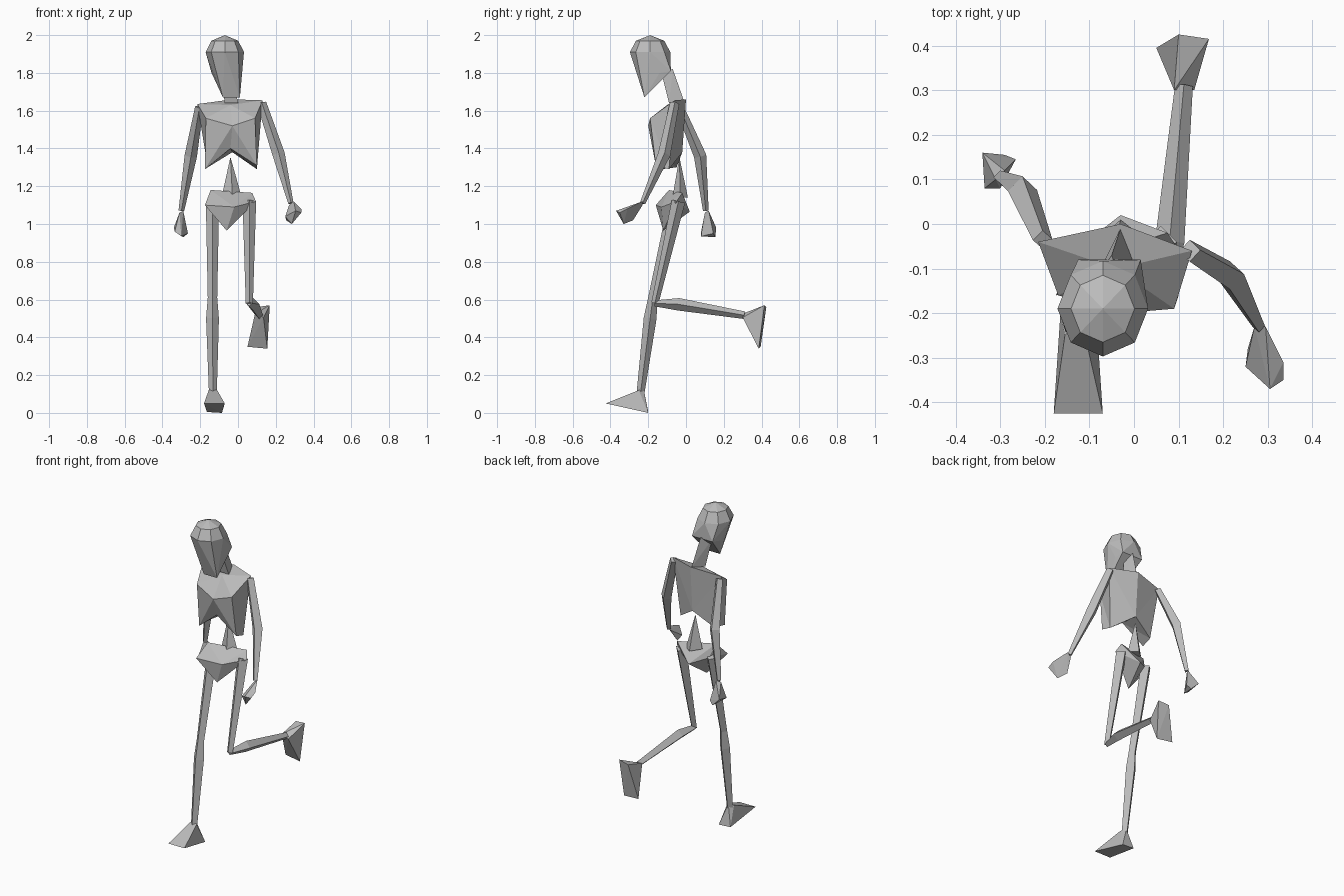
import bpy
import bmesh
from math import cos, sin, pi
from mathutils import Vector

default_cube = bpy.data.objects.get("Cube")
if default_cube:
    bpy.data.objects.remove(default_cube, do_unlink=True)

# One plain grey for the whole figure
grey = bpy.data.materials.new("plain_grey")
grey.use_nodes = True
grey.diffuse_color = (0.5, 0.5, 0.5, 1)
shader = next(n for n in grey.node_tree.nodes if n.type == "BSDF_PRINCIPLED")
shader.inputs["Base Color"].default_value = grey.diffuse_color


def finish(name, bm):
    """Turn a bmesh into a flat-shaded grey object."""
    bmesh.ops.recalc_face_normals(bm, faces=bm.faces[:])
    mesh = bpy.data.meshes.new(name)
    bm.to_mesh(mesh)
    bm.free()
    mesh.materials.append(grey)
    part = bpy.data.objects.new(name, mesh)
    bpy.context.collection.objects.link(part)
    return part


def hull(name, points):
    """Faceted solid wrapped tightly around a few corner points."""
    bm = bmesh.new()
    verts = [bm.verts.new(p) for p in points]
    result = bmesh.ops.convex_hull(bm, input=verts)
    loose = {v for v in result["geom_interior"] + result["geom_unused"]
             if isinstance(v, bmesh.types.BMVert)}
    bmesh.ops.delete(bm, geom=list(loose), context="VERTS")
    return finish(name, bm)


def limb(name, joints, sides=4):
    """Tapered bone through joints given as (x, y, z, radius)."""
    bm = bmesh.new()
    centres = [Vector(j[:3]) for j in joints]
    rings = []
    for i, (centre, joint) in enumerate(zip(centres, joints)):
        before = centres[max(i - 1, 0)]
        after = centres[min(i + 1, len(centres) - 1)]
        axis = (after - before).normalized()
        side = (Vector((1, 0, 0)) - axis * axis.x).normalized()
        up = axis.cross(side)
        ring = []
        for k in range(sides):
            angle = 2 * pi * k / sides
            offset = side * cos(angle) + up * sin(angle)
            ring.append(bm.verts.new(centre + offset * joint[3]))
        rings.append(ring)
    for lower, upper in zip(rings, rings[1:]):
        for k in range(sides):
            n = (k + 1) % sides
            bm.faces.new((lower[k], lower[n], upper[n], upper[k]))
    bm.faces.new(rings[0])
    bm.faces.new(rings[-1])
    return finish(name, bm)


def shell(name, corners, faces):
    """Faceted body from named corners; each face lists corner names."""
    bm = bmesh.new()
    verts = {key: bm.verts.new(p) for key, p in corners.items()}
    for face in faces:
        bm.faces.new([verts[key] for key in face.split()])
    bmesh.ops.triangulate(bm, faces=[f for f in bm.faces if len(f.verts) > 3])
    return finish(name, bm)


# Head: stacked octagons for the cranium, pulled down to a narrow chin
head_points = [(-.07, -.19, 2)]
for radius, height in ((.075, 1.97), (.107, 1.91)):
    for step in range(8):
        turn = step * pi / 4
        head_points.append((-.07 + radius * .95 * cos(turn),
                            -.19 + radius * sin(turn), height))
for side in (-1, 1):
    head_points += [
        (-.055 + side * .07, -.08, 1.81),
        (-.06 + side * .08, -.14, 1.8),
        (-.035 + side * .045, -.22, 1.67),
    ]
hull("head", head_points)

# Neck leaning forward into the skull
hull("neck", [
    (-.07, -.09, 1.64), (0, -.09, 1.64), (-.03, -.01, 1.65),
    (-.09, -.13, 1.8), (-.03, -.13, 1.8), (-.05, -.07, 1.82),
])

# Rib cage with a raised breastbone and an arched lower edge
shell("rib_cage", {
    "shoulder_r": (-.215, -.04, 1.635),
    "shoulder_l": (.13, -.06, 1.655),
    "nape": (-.03, 0, 1.66),
    "collar": (-.04, -.1, 1.63),
    "breast": (-.03, -.2, 1.52),
    "chest_r": (-.17, -.16, 1.56),
    "chest_l": (.09, -.19, 1.56),
    "front_r": (-.175, -.13, 1.29),
    "front_l": (.1, -.16, 1.31),
    "arch": (-.04, -.15, 1.4),
    "back_r": (-.16, -.05, 1.3),
    "back_l": (.1, -.09, 1.29),
    "spine": (-.03, -.02, 1.38),
}, [
    "shoulder_r nape collar", "nape shoulder_l collar",
    "shoulder_r collar chest_r", "collar shoulder_l chest_l",
    "collar breast chest_r", "collar chest_l breast",
    "chest_r breast front_r", "breast chest_l front_l",
    "breast arch front_r", "breast front_l arch",
    "shoulder_r chest_r front_r back_r", "shoulder_l back_l front_l chest_l",
    "nape shoulder_r back_r spine", "nape spine back_l shoulder_l",
    "front_r arch spine back_r", "arch front_l back_l spine",
])

# Lower spine: a spike rising from the pelvis
hull("lower_spine", [
    (-.04, -.035, 1.355), (-.085, -.04, 1.15),
    (.02, -.03, 1.14), (-.03, -.07, 1.15), (-.03, .01, 1.14),
])

# Pelvis: heart-shaped bowl, turned toward the standing leg
hull("pelvis", [
    (-.145, -.09, 1.18), (-.175, -.16, 1.1), (-.06, -.12, .965),
    (.075, -.02, 1.165), (.095, -.05, 1.12), (-.02, -.13, 1.09),
    (-.03, .02, 1.065), (-.12, -.05, 1.1),
])

# Arms, each with shoulder, elbow and wrist
limb("left_arm", [
    (.125, -.06, 1.64, .025), (.215, -.115, 1.37, .033),
    (.28, -.23, 1.11, .014),
])
limb("right_arm", [
    (-.205, -.035, 1.62, .022), (-.25, .075, 1.36, .033),
    (-.3, .105, 1.07, .015),
])

# Hands: small faceted fists
hull("left_hand", [
    (.27, -.23, 1.1), (.295, -.23, 1.12), (.335, -.31, 1.08),
    (.335, -.35, 1.06), (.305, -.37, 1.07), (.25, -.32, 1.04),
    (.255, -.28, 1.02), (.285, -.33, 1),
])
hull("right_hand", [
    (-.31, .1, 1.06), (-.29, .12, 1.07), (-.335, .08, .96),
    (-.34, .16, .98), (-.3, .08, .935), (-.29, .155, .93),
    (-.265, .145, .95),
])

# Standing leg and bent leg, from hip to ankle
limb("right_leg", [
    (-.135, -.06, 1.11, .035), (-.135, -.175, .61, .025),
    (-.135, -.19, .5, .034), (-.133, -.24, .11, .021),
])
limb("left_thigh", [
    (.06, -.04, 1.12, .036), (.06, -.165, .58, .019),
])
limb("left_shin", [
    (.058, -.165, .58, .016), (.08, -.04, .575, .033),
    (.112, .31, .517, .02),
])

# Feet: wedges, one planted and one kicked up behind
hull("right_foot", [
    (-.155, -.25, .12), (-.11, -.25, .12), (-.133, -.225, .13),
    (-.18, -.425, .05), (-.07, -.425, .05),
    (-.165, -.2, .005), (-.085, -.2, 0),
])
hull("left_foot", [
    (.09, .3, .525), (.135, .3, .505), (.1, .425, .56),
    (.168, .415, .57), (.05, .395, .35), (.155, .385, .34),
])
